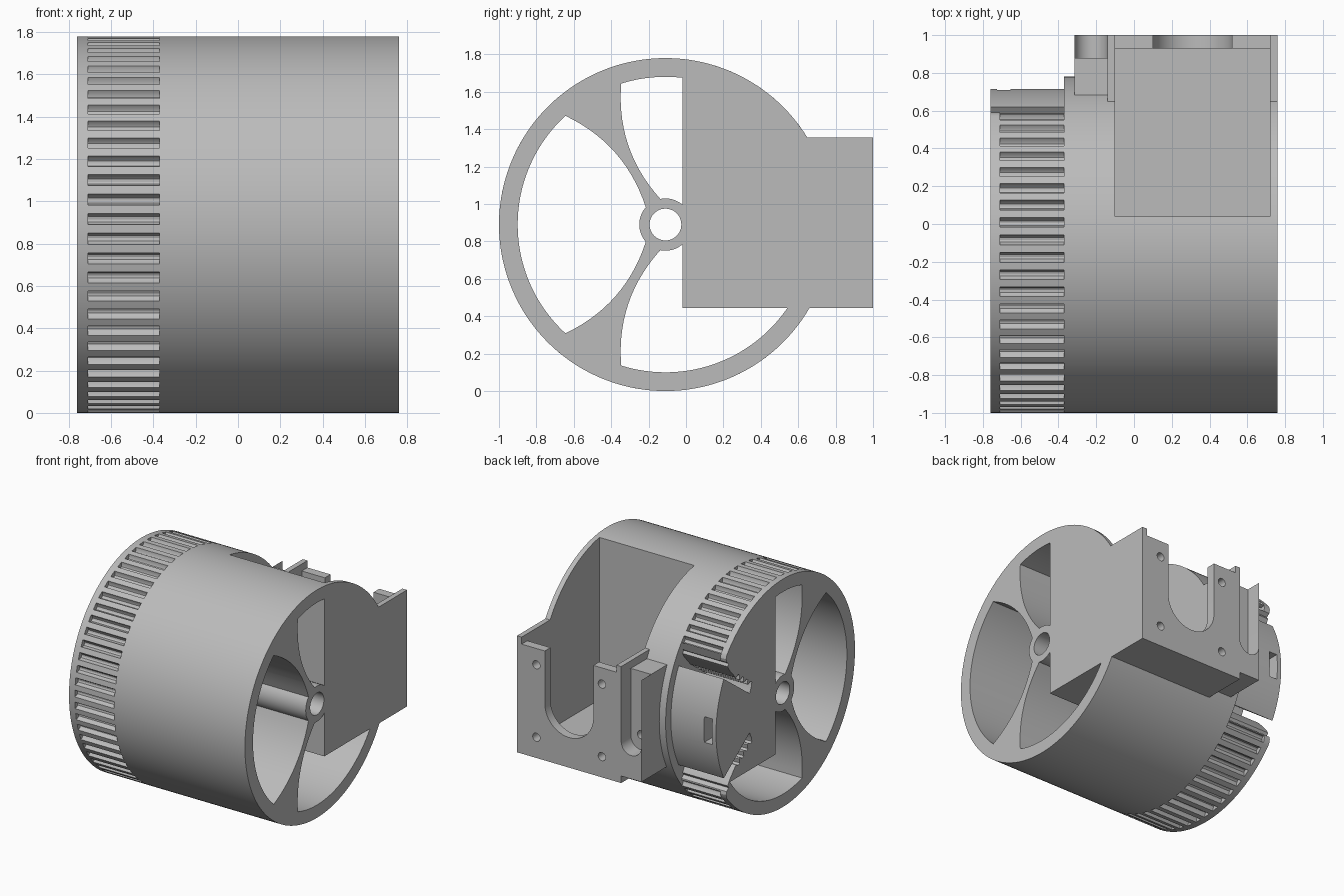
import bpy, bmesh
from math import sin, cos, radians, pi
from mathutils import Vector

if "Cube" in bpy.data.objects:
    bpy.data.objects.remove(bpy.data.objects["Cube"], do_unlink=True)

R, CY, CZ = 0.89, -0.11, 0.89          # drum radius and axis position

grey = bpy.data.materials.new("plastic_grey")
grey.use_nodes = True
COLOUR = (0.5, 0.5, 0.5, 1)
grey.diffuse_color = COLOUR
grey.node_tree.nodes["Principled BSDF"].inputs["Base Color"].default_value = COLOUR


def prism(name, pts, a, b, axis="x"):
    """Extrude a profile: (u, w) about the drum axis along x, or (x, z) along y."""
    bm = bmesh.new()
    if axis == "x":
        verts = [bm.verts.new((a, CY + u, CZ + w)) for u, w in pts]
        step = Vector((b - a, 0, 0))
    else:
        verts = [bm.verts.new((x, a, z)) for x, z in pts]
        step = Vector((0, b - a, 0))
    face = bm.faces.new(verts)
    out = bmesh.ops.extrude_face_region(bm, geom=[face], use_keep_orig=True)
    moved = [g for g in out["geom"] if isinstance(g, bmesh.types.BMVert)]
    bmesh.ops.translate(bm, verts=moved, vec=step)
    bmesh.ops.recalc_face_normals(bm, faces=bm.faces)
    mesh = bpy.data.meshes.new(name)
    bm.to_mesh(mesh)
    bm.free()
    mesh.materials.append(grey)
    ob = bpy.data.objects.new(name, mesh)
    bpy.context.collection.objects.link(ob)
    return ob


def box(name, x, y, z):
    return prism(name, [(x[0], z[0]), (x[1], z[0]), (x[1], z[1]), (x[0], z[1])], y[0], y[1], "y")


def arc(r, a0, a1, n, c=(0, 0)):
    return [(c[0] + r * cos(radians(a0 + (a1 - a0) * i / n)),
             c[1] + r * sin(radians(a0 + (a1 - a0) * i / n))) for i in range(n + 1)]


def circle(r, n, c=(0, 0)):
    return arc(r, 0, 360, n, c)[:-1]


def u_shape(x, z, r, top):
    return [(x - r, top)] + arc(r, 180, 360, 24, (x, z)) + [(x + r, top)]


def combine(ob, tools, op="DIFFERENCE"):
    bpy.context.view_layer.objects.active = ob
    for t in tools:
        m = ob.modifiers.new("cut", "BOOLEAN")
        m.operation, m.solver, m.object = op, "EXACT", t
        bpy.ops.object.modifier_apply(modifier=m.name)


def bowed(p, q, bulge, n=14):
    """Curved spoke edge from p to q, bowed sideways."""
    p, q = Vector(p), Vector(q)
    d = (q - p).normalized()
    side = Vector((-d.y, d.x))
    return [tuple(p.lerp(q, i / n) + side * bulge * 4 * (i / n) * (1 - i / n)) for i in range(n + 1)]


# Openings between the three spokes, trimmed where the solid motor side begins
solid = box("solid_side_helper", (-2, 2), (CY + 0.09, 2), (0.445, 3))
openings = []
for k in range(3):
    s, e = 120 * k + 12.6, 120 * k + 107.4
    rim_arc = arc(0.79, s, e, 40)
    hub_arc = arc(0.14, e - 6, s + 6, 10)
    pts = rim_arc[:-1] + bowed(rim_arc[-1], hub_arc[0], -0.07)[:-1]
    pts += hub_arc[:-1] + bowed(hub_arc[-1], rim_arc[0], -0.07)[:-1]
    op = prism("opening_cutter", pts, -1, 1)
    combine(op, [solid])
    openings.append(op)
shaft_hole = prism("shaft_hole_cutter", circle(0.085, 48), -1, 1)

# Belt slots with gripping teeth, mirrored above and below the clamp wedge
a, d = Vector((0.41, 0.153)), Vector((0.806, 0.593))
n = Vector((-d.y, d.x))
teeth = []
for i in range(4):
    for along, out in ((0.0, 0.05), (0.015, 0.08), (0.035, 0.08), (0.05, 0.05)):
        teeth.append(tuple(a + d * (0.01 + 0.062 * i + along) + n * out))
nose = [(1.1, 0.65), (1.1, 0.85), (0.72, 0.62), (0.688, 0.575), (0.7, 0.53),
        (0.69, 0.48), (0.66, 0.43)]
upper = [tuple(a), tuple(a + d * 0.8)] + nose + teeth[::-1]
X0, X1, X2, X3 = -0.76, -0.71, -0.37, 0.76
slots = [prism("belt_slot_cutter", [(u, s * w) for u, w in upper], -1, X2) for s in (1, -1)]
clamp_arc = prism("clamp_face_cutter", arc(0.825, -36, 36, 32) + arc(1.2, 36, -36, 32), -1, X2)
window = box("clamp_window_cutter", (-0.725, -0.655), (CY + 0.68, 1), (CZ - 0.1, CZ + 0.1))

# Toothed belt band and its outer rim
profile = []
for i in range(60):
    for ang, r in ((0, R), (1.3, R), (2.6, R), (2.9, R - 0.02), (3.5, R - 0.032),
                   (4.3, R - 0.035), (5.1, R - 0.032), (5.7, R - 0.02)):
        t = radians(6 * i + ang)
        profile.append((r * cos(t), r * sin(t)))
band = prism("toothed_band", profile, X1, X2)
rim = prism("band_rim", circle(R, 180), X0, X1)
for part in (band, rim):
    combine(part, openings + [shaft_hole, clamp_arc] + slots + [window])

# Main drum with the motor housing
drum = prism("drum_and_motor_housing", circle(R, 180), X2, X3)
housing = box("housing_helper", (-0.14, X3), (CY + 0.7, 1.0), (0.445, 1.355))
combine(drum, [housing], "UNION")
pocket = box("pocket_cutter", (-0.1, 0.72), (0.04, 0.93), (0.5, 3))
plate_top = box("plate_top_cutter", (-0.1, 0.72), (0.9, 1.2), (1.3, 3))
shaft_slot = prism("motor_slot_cutter", u_shape(0.31, 0.89, 0.21, 1.6), 0.9, 1.2, "y")
screws = [prism("screw_hole_cutter", circle(0.032, 20, (0.31 + i * 0.283, CZ + j * 0.283)), 0.9, 1.2, "y")
          for i in (-1, 1) for j in (-1, 1)]
combine(drum, openings + [shaft_hole, pocket, plate_top, shaft_slot] + screws)

# Small side bracket with a rounded recess and one screw hole
bracket = box("side_bracket", (-0.315, -0.14), (0.6, 1.0), (0.5, 1.295))
recess = prism("bracket_recess_cutter", u_shape(-0.2275, 0.77, 0.0872, 1.6), 0.88, 1.2, "y")
peg = prism("bracket_hole_cutter", circle(0.032, 20, (-0.2275, 0.8)), 0.74, 1.1, "y")
combine(bracket, [recess, peg])

# Remove the cutters and smooth the round surfaces
keep = (band, rim, drum, bracket)
for ob in openings + slots + screws + [solid, shaft_hole, clamp_arc, window, housing, pocket,
                                       plate_top, shaft_slot, recess, peg]:
    bpy.data.objects.remove(ob, do_unlink=True)
bpy.ops.object.select_all(action="DESELECT")
for ob in keep:
    ob.select_set(True)
bpy.context.view_layer.objects.active = drum
bpy.ops.object.shade_smooth_by_angle(angle=radians(25))
